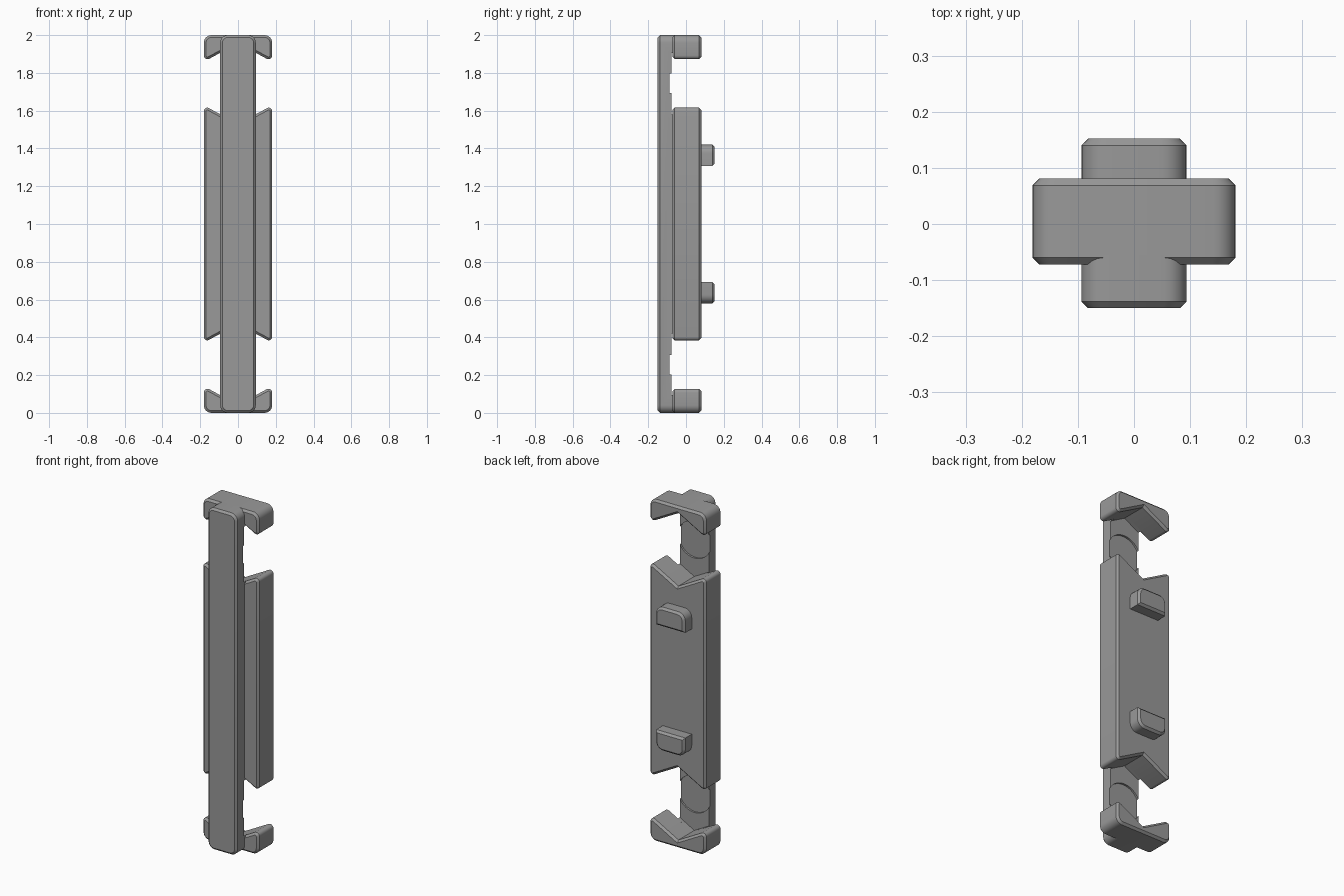
import bpy, bmesh, math
from mathutils import Vector

if "Cube" in bpy.data.objects:
    bpy.data.objects.remove(bpy.data.objects["Cube"])

grey = bpy.data.materials.new("mid_grey")
grey.diffuse_color = (0.32, 0.32, 0.32, 1)
grey.use_nodes = True
grey.node_tree.nodes["Principled BSDF"].inputs["Base Color"].default_value = grey.diffuse_color


def rounded(corners, steps=6):
    """Counter-clockwise (x, z, radius) corners -> outline with filleted corners."""
    out, n = [], len(corners)
    for i, (x, z, r) in enumerate(corners):
        p = Vector((x, z))
        if r == 0:
            out.append(p)
            continue
        a = (Vector(corners[i - 1][:2]) - p).normalized()
        b = (Vector(corners[(i + 1) % n][:2]) - p).normalized()
        half = a.angle(b) / 2
        centre = p + (a + b).normalized() * (r / math.sin(half))
        start = p + a * (r / math.tan(half)) - centre
        end = p + b * (r / math.tan(half)) - centre
        sweep = start.angle(end)
        for k in range(steps + 1):
            t = k / steps
            v = (start * math.sin((1 - t) * sweep) + end * math.sin(t * sweep)) / math.sin(sweep)
            out.append(centre + v)
    return out


def inset(pts, d):
    """Offset a counter-clockwise outline inwards by d."""
    out = []
    for i, p in enumerate(pts):
        e1 = (p - pts[i - 1]).normalized()
        e2 = (pts[(i + 1) % len(pts)] - p).normalized()
        n1, n2 = Vector((-e1.y, e1.x)), Vector((-e2.y, e2.x))
        out.append(p + (n1 + n2) * (d / (1 + n1.dot(n2))))
    return out


def extrude(name, pts, y0, y1, front=0.0, back=0.0):
    """Extrude an x-z outline along y with optional chamfers at either end."""
    layers = [(y0, front)]
    if front:
        layers.append((y0 + front, 0))
    if back:
        layers.append((y1 - back, 0))
    layers.append((y1, back))
    bm = bmesh.new()
    rings = [[bm.verts.new((p.x, y, p.y)) for p in (inset(pts, d) if d else pts)]
             for y, d in layers]
    n = len(pts)
    bm.faces.new(rings[0])
    bm.faces.new(rings[-1][::-1])
    for a, b in zip(rings, rings[1:]):
        for i in range(n):
            j = (i + 1) % n
            bm.faces.new((a[i], b[i], b[j], a[j]))
    bmesh.ops.recalc_face_normals(bm, faces=bm.faces)
    me = bpy.data.meshes.new(name)
    bm.to_mesh(me)
    bm.free()
    me.materials.append(grey)
    ob = bpy.data.objects.new(name, me)
    bpy.context.collection.objects.link(ob)
    return ob


def activate(ob):
    bpy.ops.object.select_all(action='DESELECT')
    ob.select_set(True)
    bpy.context.view_layer.objects.active = ob


def cut(ob, cutter):
    activate(ob)
    mod = ob.modifiers.new("cut", 'BOOLEAN')
    mod.operation = 'DIFFERENCE'
    mod.solver = 'EXACT'
    mod.object = cutter
    bpy.ops.object.modifier_apply(modifier=mod.name)
    bpy.data.objects.remove(cutter)


def flip(corners):
    """Mirror corners top to bottom, keeping the winding."""
    return [(x, 2 - z, r) for x, z, r in reversed(corners)]


W, B, CH = 0.181, 0.094, 0.012
parts = []

# Long front bar with rounded ends
bar = extrude("front_bar", rounded([(-B, 0, .04), (B, 0, .04), (B, 2, .04), (-B, 2, .04)]),
              -0.15, -0.055, front=CH)
parts.append(bar)

# Thin the bar in the open gaps, then sink a round recess in each
gap = [(0, 1.53, 0), (0.2, 1.638, 0), (0.2, 1.848, 0), (0, 1.957, 0),
       (-0.2, 1.848, 0), (-0.2, 1.638, 0)]
for corners, zc in ((gap, 1.745), (flip(gap), 0.255)):
    cut(bar, extrude("gap_cutter", rounded(corners), -0.077, 0.1))
    disc = [Vector((0.107 * math.cos(k * math.tau / 48), zc + 0.107 * math.sin(k * math.tau / 48)))
            for k in range(48)]
    cut(bar, extrude("recess_cutter", disc, -0.088, 0.1))

# Main plate with a V notch at each end
notch = [(W, 1.628, .018), (0, 1.53, 0), (-W, 1.628, .018)]
parts.append(extrude("back_plate", rounded(notch + flip(notch)), -0.072, 0.081, CH, CH))

# End caps with a V cut facing the plate
cap = [(W, 2, .04), (-W, 2, .04), (-W, 1.859, .02), (0, 1.957, 0), (W, 1.859, .02)]
parts.append(extrude("top_cap", rounded(cap), -0.072, 0.081, CH, CH))
parts.append(extrude("bottom_cap", rounded(flip(cap)), -0.072, 0.081, CH, CH))

# Pegs on the back, rounded on the side nearest each end
peg = [(-B, 1.308, 0), (B, 1.308, 0), (B, 1.42, .045), (-B, 1.42, .045)]
parts.append(extrude("upper_peg", rounded(peg), 0.07, 0.152, back=CH))
parts.append(extrude("lower_peg", rounded(flip(peg)), 0.07, 0.152, back=CH))

for ob in parts:
    activate(ob)
    bpy.ops.object.shade_smooth_by_angle(angle=math.radians(25))
